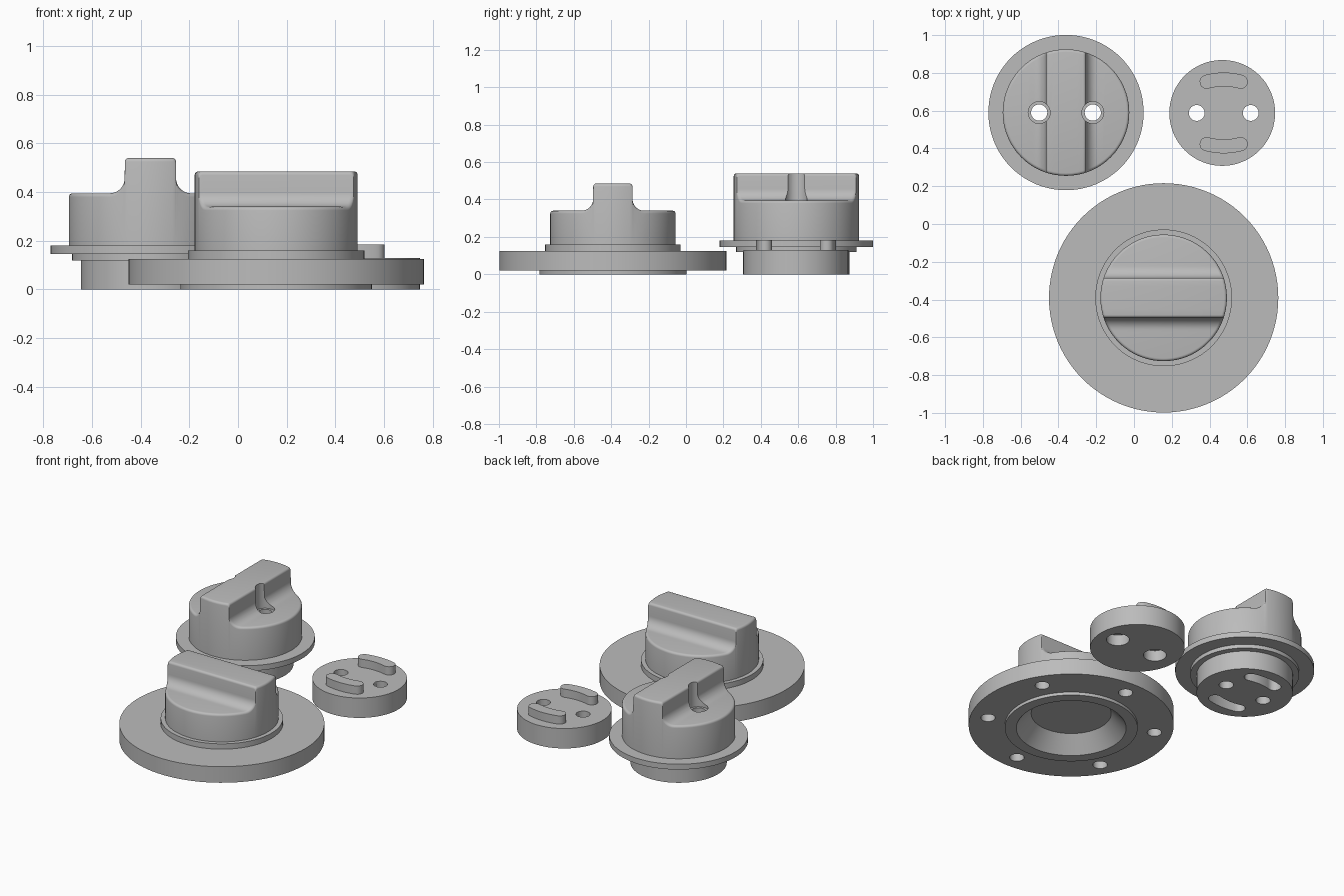
import bpy, bmesh, math

if "Cube" in bpy.data.objects:
    bpy.data.objects.remove(bpy.data.objects["Cube"])

grey = bpy.data.materials.new("grey")
grey.diffuse_color = (0.5, 0.5, 0.5, 1)
grey.use_nodes = True
grey.node_tree.nodes["Principled BSDF"].inputs["Base Color"].default_value = grey.diffuse_color
KNOB, DIAL, DISC = (-0.36, 0.59), (0.157, -0.391), (0.467, 0.588)
SHIFT = 0.008  # the disc's holes and lugs sit slightly off its middle


def make(name, bm, loc):
    bmesh.ops.remove_doubles(bm, verts=bm.verts, dist=1e-5)
    bmesh.ops.recalc_face_normals(bm, faces=bm.faces)
    me = bpy.data.meshes.new(name)
    bm.to_mesh(me)
    bm.free()
    me.materials.append(grey)
    ob = bpy.data.objects.new(name, me)
    ob.location = (loc[0], loc[1], 0)
    bpy.context.collection.objects.link(ob)
    return ob


def smooth(ob):
    bpy.ops.object.select_all(action='DESELECT')
    ob.select_set(True)
    bpy.context.view_layer.objects.active = ob
    bpy.ops.object.shade_smooth_by_angle(angle=math.radians(30))


def lathe(name, profile, loc, n=96):
    """Solid of revolution from (radius, z) points."""
    bm = bmesh.new()
    rings = [[bm.verts.new((r * math.cos(2 * math.pi * k / n), r * math.sin(2 * math.pi * k / n), z))
              for k in range(n)] if r else [bm.verts.new((0, 0, z))] for r, z in profile]
    for a, b in zip(rings, rings[1:]):
        for k in range(n):
            j = (k + 1) % n
            if len(a) == 1:
                bm.faces.new((a[0], b[k], b[j]))
            elif len(b) == 1:
                bm.faces.new((a[k], a[j], b[0]))
            else:
                bm.faces.new((a[k], a[j], b[j], b[k]))
    return make(name, bm, loc)


def rod(r, z0, z1, loc):
    return lathe("cutter", [(0, z0), (r, z0), (r, z1), (0, z1)], loc, 32)


def lug(name, side, z0, z1, loc, grow=0.0):
    """Curved bar with round ends; side is +1 (back) or -1 (front)."""
    R, half, w = 0.34, 0.27, 0.037 + grow
    pts = []
    for k in range(13):
        a = half * (1 - k / 6)
        pts.append(((R + w) * math.sin(a), (R + w) * math.cos(a)))
    for k in range(1, 8):
        t = math.pi * k / 8
        pts.append((-R * math.sin(half) - w * math.sin(half + t), R * math.cos(half) + w * math.cos(half + t)))
    for k in range(13):
        a = half * (k / 6 - 1)
        pts.append(((R - w) * math.sin(a), (R - w) * math.cos(a)))
    for k in range(1, 8):
        t = math.pi * (1 - k / 8)
        pts.append((R * math.sin(half) + w * math.sin(half + t), R * math.cos(half) + w * math.cos(half + t)))
    bm = bmesh.new()
    f = bm.faces.new([bm.verts.new((x, side * (y - R + 0.177), z0)) for x, y in pts])
    top = bmesh.ops.extrude_face_region(bm, geom=[f])
    bmesh.ops.translate(bm, vec=(0, 0, z1 - z0), verts=[v for v in top['geom'] if isinstance(v, bmesh.types.BMVert)])
    return make(name, bm, loc)


def grip(name, z0, shoulder, top, loc, turn=False):
    """Round body with a raised bar across it, concave fillets and rounded rims."""
    R, w, fil, b = 0.335, 0.105, 0.062, 0.015
    a = w + fil
    t0 = math.asin(a / R)
    half = [(R * math.sin(math.pi / 2 + (t0 - math.pi / 2) * k / 20), shoulder) for k in range(20)]
    for k in range(11):     # fillet at the foot of the bar
        t = math.pi / 2 * k / 10
        half.append((a - fil * math.sin(t) + 0.0006, shoulder + fil * (1 - math.cos(t))))
    for k in range(6):      # rounded top corner
        t = math.pi / 2 * k / 5
        half.append((w - b + b * math.cos(t), top - b + b * math.sin(t)))
    prof = half + [(u * s, top) for s in (1, -1) for u in (0.06, 0.03) if s > 0] + [(0, top)]
    prof += [(-u, z) for u, z in reversed(prof[:-1])]
    layers = [(0, None)] + [(b * (1 - math.cos(t)), b * (1 - math.sin(t)))
                            for t in (math.pi / 8 * k for k in range(5))]
    bm = bmesh.new()
    cols = []
    for u, z in prof:
        ends = []
        for s in (1, -1):
            col = []
            for inset, drop in layers:
                r = R - inset
                au = abs(u)
                if au > a:
                    au = a + (au - a) * (r - a) / (R - a)
                y = s * math.sqrt(max(r * r - au * au, 0))
                p = (math.copysign(au, u), y, z0 if drop is None else z - drop)
                col.append(bm.verts.new((-p[1], p[0], p[2]) if turn else p))
            ends.append(col)
        cols.append(ends[0] + ends[1][::-1])
    n = len(cols[0])
    for c, d in zip(cols, cols[1:]):
        for k in range(n):
            j = (k + 1) % n
            bm.faces.new((c[k], c[j], d[j], d[k]))
    bmesh.ops.remove_doubles(bm, verts=bm.verts, dist=1e-5)
    bmesh.ops.dissolve_degenerate(bm, edges=bm.edges, dist=1e-6)
    return make(name, bm, loc)


def cut(ob, cutters):
    for c in cutters:
        bpy.context.view_layer.objects.active = ob
        m = ob.modifiers.new("cut", 'BOOLEAN')
        m.operation, m.object, m.solver = 'DIFFERENCE', c, 'EXACT'
        bpy.ops.object.modifier_apply(modifier=m.name)


def at(c, x, y=0):
    return (c[0] + x, c[1] + y)


helpers = []

# wide flanged dial with a conical recess and six blind holes underneath
dial = lathe("dial_flange", [(0, 0.1), (0.237, 0.1), (0.325, 0), (0.393, 0), (0.393, 0.02), (0.607, 0.02),
                             (0.607, 0.125), (0.362, 0.125), (0.362, 0.16), (0, 0.16)], DIAL)
bolts = [rod(0.043, -0.1, 0.09, at(DIAL, 0.5 * math.cos(t), 0.5 * math.sin(t)))
         for t in (math.radians(30 + 60 * k) for k in range(6))]
cut(dial, bolts)
dial_grip = grip("dial_grip", 0.16, 0.34, 0.485, DIAL, turn=True)

# knob with thin flange, screw holes and slots for the disc lugs
base = lathe("knob_base", [(0, 0), (0.285, 0), (0.285, 0.12), (0.322, 0.12), (0.322, 0.145), (0.411, 0.145),
                           (0.411, 0.18), (0, 0.18)], KNOB)
knob_grip = grip("knob_grip", 0.18, 0.395, 0.54, KNOB)
screws = [rod(0.043, -0.1, 0.7, at(KNOB, s * 0.142)) for s in (1, -1)]
heads = [rod(0.058, 0.375, 0.7, at(KNOB, s * 0.142)) for s in (1, -1)]
slots = [lug("cutter", s, -0.1, 0.07, KNOB, 0.003) for s in (1, -1)]
cut(base, screws + slots)
cut(knob_grip, screws + heads)

# loose disc with two lugs and counterbored holes
mid = at(DISC, SHIFT)
disc = lathe("disc", [(0, 0), (0.28, 0), (0.28, 0.13), (0, 0.13)], DISC)
through = [rod(0.042, -0.1, 0.3, at(mid, s * 0.143)) for s in (1, -1)]
bores = [rod(0.068, -0.1, 0.07, at(mid, s * 0.143)) for s in (1, -1)]
cut(disc, through + bores)
lugs = [lug("disc_lug_" + n, s, 0.125, 0.184, mid) for n, s in (("back", 1), ("front", -1))]

for ob in [dial, dial_grip, base, knob_grip, disc] + lugs:
    smooth(ob)
for ob in bolts + screws + heads + slots + through + bores:
    bpy.data.objects.remove(ob)
